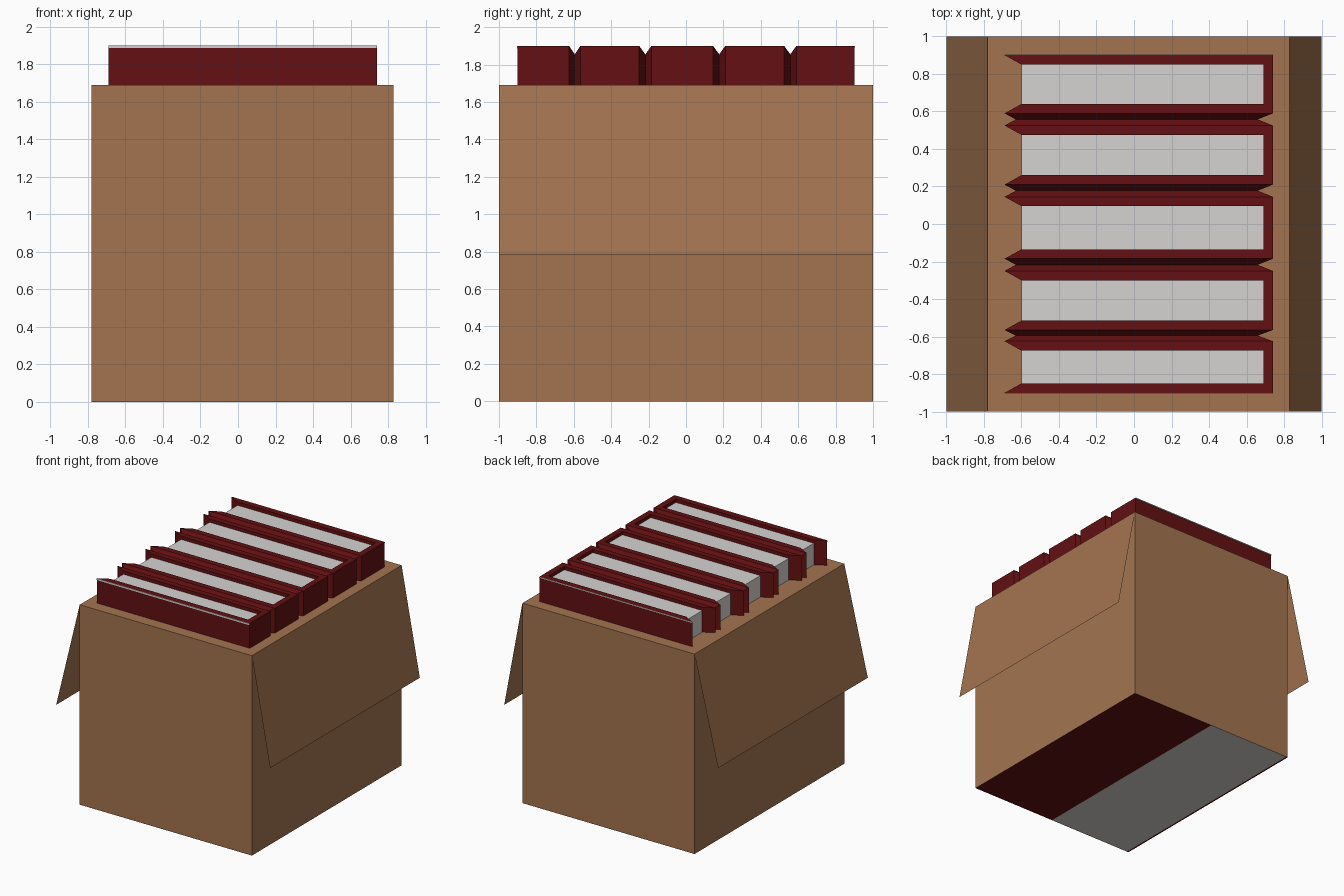
import bpy, bmesh
from mathutils import Vector

if "Cube" in bpy.data.objects:
    bpy.data.objects.remove(bpy.data.objects["Cube"])


def material(name, rgb):
    m = bpy.data.materials.new(name)
    m.diffuse_color = (*rgb, 1)
    m.use_nodes = True
    m.node_tree.nodes["Principled BSDF"].inputs["Base Color"].default_value = m.diffuse_color
    return m


CARD = material("cardboard_brown", (0.37, 0.175, 0.08))
RED = material("dark_red", (0.125, 0.005, 0.006))
PAPER = material("paper_white", (0.67, 0.655, 0.64))


def add_object(name, bm, mats):
    mesh = bpy.data.meshes.new(name)
    bm.to_mesh(mesh)
    bm.free()
    for m in mats:
        mesh.materials.append(m)
    ob = bpy.data.objects.new(name, mesh)
    bpy.context.collection.objects.link(ob)
    return ob


def box_bmesh(lo, hi):
    lo, hi = Vector(lo), Vector(hi)
    bm = bmesh.new()
    bmesh.ops.create_cube(bm, size=1)
    for v in bm.verts:
        v.co = Vector((lo[i] + (v.co[i] + 0.5) * (hi[i] - lo[i]) for i in range(3)))
    return bm


def prism(name, outline, z0, z1, mat):
    """Extrude a flat outline upwards."""
    bm = bmesh.new()
    face = bm.faces.new([bm.verts.new((x, y, z0)) for x, y in outline])
    ext = bmesh.ops.extrude_face_region(bm, geom=[face], use_keep_orig=True)
    for g in ext["geom"]:
        if isinstance(g, bmesh.types.BMVert):
            g.co.z = z1
    bmesh.ops.recalc_face_normals(bm, faces=bm.faces)
    return add_object(name, bm, [mat])


XL, XR, RIM = -0.78, 0.83, 1.69      # carton
BL, BR, TOP = -0.69, 0.74, 1.90      # row of books
T, PAGE_X, PAGE_Z = 0.05, -0.60, 1.872

# Carton, with the underside coloured red on one half and white on the other
bm = box_bmesh((XL, -1, 0), (XR, 1, RIM))
for x in (0.025, XL + 0.015):
    bmesh.ops.bisect_plane(bm, geom=bm.verts[:] + bm.edges[:] + bm.faces[:],
                           plane_co=(x, 0, 0), plane_no=(1, 0, 0))
bm.normal_update()
for f in bm.faces:
    if f.normal.z < -0.9:
        x = f.calc_center_median().x
        f.material_index = 2 if XL + 0.015 < x < 0.025 else 1
add_object("carton", bm, [CARD, RED, PAPER])

# Folded-down side flaps, single sheets
for name, x0, x1 in (("right_flap", XR, 1.0), ("left_flap", XL, -1.0)):
    bm = bmesh.new()
    s = 1 if x1 > 0 else -1
    pts = [(x0, -s, RIM), (x1, -s, 0.785), (x1, s, 0.785), (x0, s, RIM)]
    bm.faces.new([bm.verts.new(p) for p in pts])
    f = next(iter(bm.faces))
    f.normal_update()
    if f.normal.x * s < 0:
        f.normal_flip()
    add_object(name, bm, [CARD])

# Books: U-shaped cover with pointed open ends, and a recessed page block
books = [(-0.90, -0.625), (-0.565, -0.25), (-0.185, 0.145), (0.21, 0.525), (0.59, 0.90)]
for i, (y0, y1) in enumerate(books):
    a, b = y0 + T, y1 - T
    prism(f"book_cover_{i + 1}",
          [(BL, y0), (BR, y0), (BR, y1), (BL, y1), (PAGE_X, b),
           (BR - T, b), (BR - T, a), (PAGE_X, a)], RIM - 0.02, TOP, RED)
    add_object(f"book_pages_{i + 1}",
               box_bmesh((PAGE_X, a, RIM - 0.02), (BR - T, b, PAGE_Z)), [PAPER])

# V-shaped grooves joining neighbouring books
for i in range(4):
    y0, y1 = books[i][1], books[i + 1][0]
    bm = bmesh.new()
    rows = []
    for y, dl, dr, dz in ((y0, 0, 0, 0), ((y0 + y1) / 2, 0.06, 0.08, 0.045), (y1, 0, 0, 0)):
        l, r, t = BL + dl, BR - dr, TOP - dz
        rows.append([bm.verts.new(p) for p in
                     ((l, y, RIM), (l, y, t), (r, y, t), (r, y, RIM))])
    for p, q in zip(rows, rows[1:]):
        for k in range(3):
            bm.faces.new((p[k], q[k], q[k + 1], p[k + 1]))
    bm.normal_update()
    up = [f for f in bm.faces if abs(f.normal.z) > 0.3]
    if up[0].normal.z < 0:
        bmesh.ops.reverse_faces(bm, faces=bm.faces[:])
    add_object(f"book_groove_{i + 1}", bm, [RED])

# Thin pale edge along the top of the outermost covers
for name, y in (("front_paper_edge", -0.902), ("back_paper_edge", 0.902)):
    h = 0.014 if y < 0 else 0.008
    add_object(name, box_bmesh((BL, y - 0.002, TOP - h), (BR, y + 0.002, TOP)), [PAPER])
